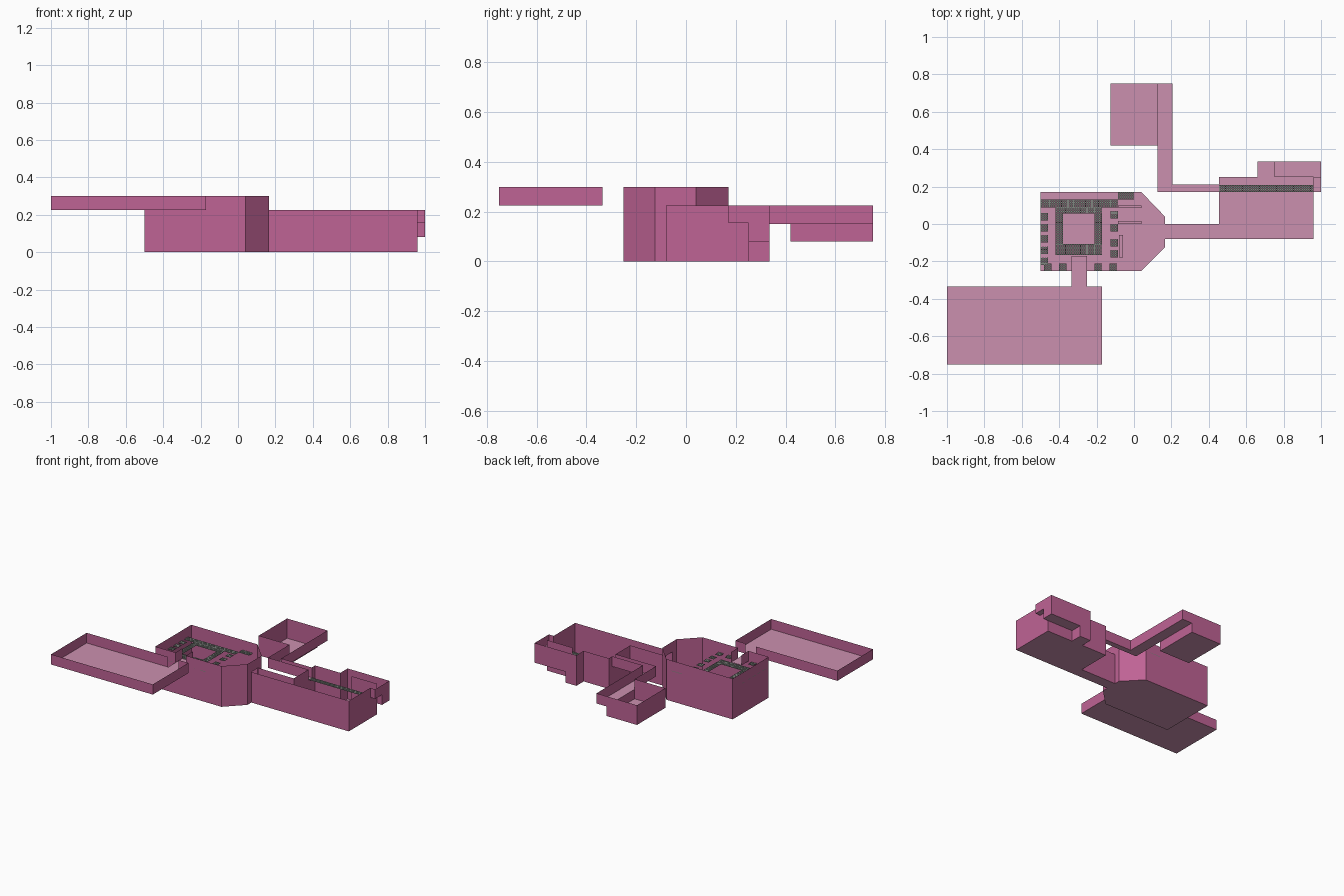
import bpy, bmesh


def material(name, rgb):
    m = bpy.data.materials.new(name)
    m.diffuse_color = (*rgb, 1)
    return m


WALL = material("wall_rose", (0.52, 0.125, 0.30))
FLOOR = material("floor_pale_pink", (0.60, 0.28, 0.43))
GRATE = material("grate_grey", (0.22, 0.24, 0.22))


def finish(bm, name, mat):
    me = bpy.data.meshes.new(name)
    bm.to_mesh(me)
    bm.free()
    ob = bpy.data.objects.new(name, me)
    me.materials.append(mat)
    bpy.context.collection.objects.link(ob)


def walls(name, *runs):
    """Each run is (z0, z1, points): a sheet raised along a plan path."""
    bm = bmesh.new()
    for z0, z1, pts in runs:
        for a, b in zip(pts, pts[1:]):
            bm.faces.new([bm.verts.new(v) for v in
                          ((*a, z0), (*b, z0), (*b, z1), (*a, z1))])
    finish(bm, name, WALL)


def floor(name, z, *polys):
    bm = bmesh.new()
    for p in polys:
        bm.faces.new([bm.verts.new((x, y, z)) for x, y in p])
    finish(bm, name, FLOOR)


def rect(x0, x1, y0, y1):
    return [(x0, y0), (x1, y0), (x1, y1), (x0, y1)]


def add_box(bm, x0, x1, y0, y1, z0, z1):
    lo = [bm.verts.new((x, y, z0)) for x, y in rect(x0, x1, y0, y1)]
    hi = [bm.verts.new((x, y, z1)) for x, y in rect(x0, x1, y0, y1)]
    bm.faces.new(lo[::-1])
    bm.faces.new(hi)
    for i in range(4):
        j = (i + 1) % 4
        bm.faces.new((lo[i], lo[j], hi[j], hi[i]))


def grates(name, z, *rects):
    """Catwalk panels: four long rails over closely spaced cross bars."""
    bm = bmesh.new()
    for x0, x1, y0, y1 in rects:
        along_x = (x1 - x0) >= (y1 - y0)
        a0, a1, b0, b1 = (x0, x1, y0, y1) if along_x else (y0, y1, x0, x1)

        def bar(p0, p1, q0, q1, top):
            r = (p0, p1, q0, q1) if along_x else (q0, q1, p0, p1)
            add_box(bm, *r, z - 0.003, top)
        n = max(2, round((a1 - a0) / 0.01))
        step = (a1 - a0) / n
        for i in range(n):
            bar(a0 + i * step, a0 + i * step + 0.0075, b0, b1, z)
        for i in range(4):
            q = b0 + (b1 - b0 - 0.004) * i / 3
            bar(a0, a1, q, q + 0.004, z + 0.001)
    finish(bm, name, GRATE)


# Main hall with two cut corners, a low east door and a high south door
hall = [(-0.5, -0.25), (0.04, -0.25), (0.165, -0.125), (0.165, 0.04),
        (0.04, 0.17), (-0.5, 0.17)]
floor("hall_floor", 0, hall)
walls("hall_walls",
      (0, 0.3, [(0.165, 0), (0.165, 0.04), (0.04, 0.17), (-0.5, 0.17),
                (-0.5, -0.25), (-0.335, -0.25)]),
      (0, 0.225, [(-0.335, -0.25), (-0.25, -0.25)]),
      (0, 0.3, [(-0.25, -0.25), (0.04, -0.25), (0.165, -0.125), (0.165, -0.08)]),
      (0.225, 0.3, [(0.165, -0.08), (0.165, 0)]))

# Hall catwalks
grates("hall_catwalk", 0.225,
       (-0.5, -0.085, 0.088, 0.13), (-0.42, -0.17, 0.055, 0.088),
       (-0.42, -0.17, -0.165, -0.108), (-0.42, -0.38, -0.108, 0.055),
       (-0.21, -0.17, -0.108, 0.055), (-0.085, 0, 0.13, 0.17))
grates("hall_side_grates", 0.225,
       *[(-0.5, -0.46, y, y + 0.04) for y in (-0.22, -0.16, -0.10, -0.04, 0.02)],
       *[(-0.125, -0.085, y, y + 0.04) for y in (-0.18, -0.12, -0.04, 0.03)],
       *[(x, x + 0.04, -0.25, -0.21) for x in (-0.48, -0.40, -0.21, -0.13)])

# Low kerbs and bench at the east end of the hall
bm = bmesh.new()
for b in ((-0.085, 0.04, 0, 0.015), (-0.085, 0.04, 0.085, 0.1),
          (-0.08, -0.06, -0.18, -0.06)):
    add_box(bm, *b, 0, 0.075)
finish(bm, "hall_kerbs", FLOOR)

# Raised south-west room and its bridge into the hall
floor("southwest_floor", 0.225, rect(-1, -0.17, -0.75, -0.335),
      rect(-0.335, -0.25, -0.335, -0.17))
walls("southwest_walls",
      (0.225, 0.3, [(-0.335, -0.335), (-1, -0.335), (-1, -0.75),
                    (-0.17, -0.75), (-0.17, -0.335), (-0.25, -0.335)]))
walls("bridge_walls", *[(0.225, 0.3, [(x, -0.25), (x, -0.17)])
                        for x in (-0.335, -0.25)])

# East corridor and east room
floor("east_floor", 0, rect(0.165, 0.455, -0.08, 0), rect(0.455, 0.96, -0.08, 0.25),
      rect(0.66, 0.75, 0.25, 0.335))
walls("east_walls",
      (0, 0.225, [(0.165, -0.08), (0.96, -0.08), (0.96, 0.17)]),
      (0, 0.155, [(0.96, 0.17), (0.96, 0.25)]),
      (0, 0.225, [(0.165, 0), (0.455, 0), (0.455, 0.17)]),
      (0, 0.15, [(0.455, 0.17), (0.455, 0.21)]),
      (0, 0.225, [(0.455, 0.21), (0.455, 0.25), (0.66, 0.25),
                  (0.66, 0.335), (0.75, 0.335)]),
      (0, 0.225, [(0.75, 0.25), (0.96, 0.25)]))
grates("east_catwalk", 0.152, (0.455, 0.96, 0.172, 0.208))

# Stepped side passage climbing from the east room to its catwalk
floor("lower_step", 0.08, rect(0.75, 1, 0.25, 0.335))
floor("upper_step", 0.155, rect(0.96, 1, 0.17, 0.25))
walls("step_walls",
      (0, 0.08, [(0.75, 0.335), (0.75, 0.25)]),
      (0.08, 0.155, [(0.96, 0.25), (1, 0.25)]),
      (0.08, 0.225, [(0.75, 0.335), (1, 0.335), (1, 0.25)]),
      (0.155, 0.225, [(1, 0.25), (1, 0.17), (0.96, 0.17)]))

# Upper corridor and north room
floor("upper_corridor_floor", 0.15, rect(0.205, 0.455, 0.17, 0.21),
      rect(0.125, 0.205, 0.17, 0.75))
walls("upper_corridor_walls",
      (0.15, 0.225, [(0.455, 0.17), (0.125, 0.17), (0.125, 0.42)]),
      (0.15, 0.225, [(0.455, 0.21), (0.205, 0.21), (0.205, 0.75), (0.125, 0.75)]))
floor("north_floor", 0.08, rect(-0.125, 0.125, 0.42, 0.75))
walls("north_walls",
      (0.08, 0.225, [(0.125, 0.75), (-0.125, 0.75), (-0.125, 0.42), (0.125, 0.42)]),
      (0.08, 0.15, [(0.125, 0.42), (0.125, 0.75)]))
